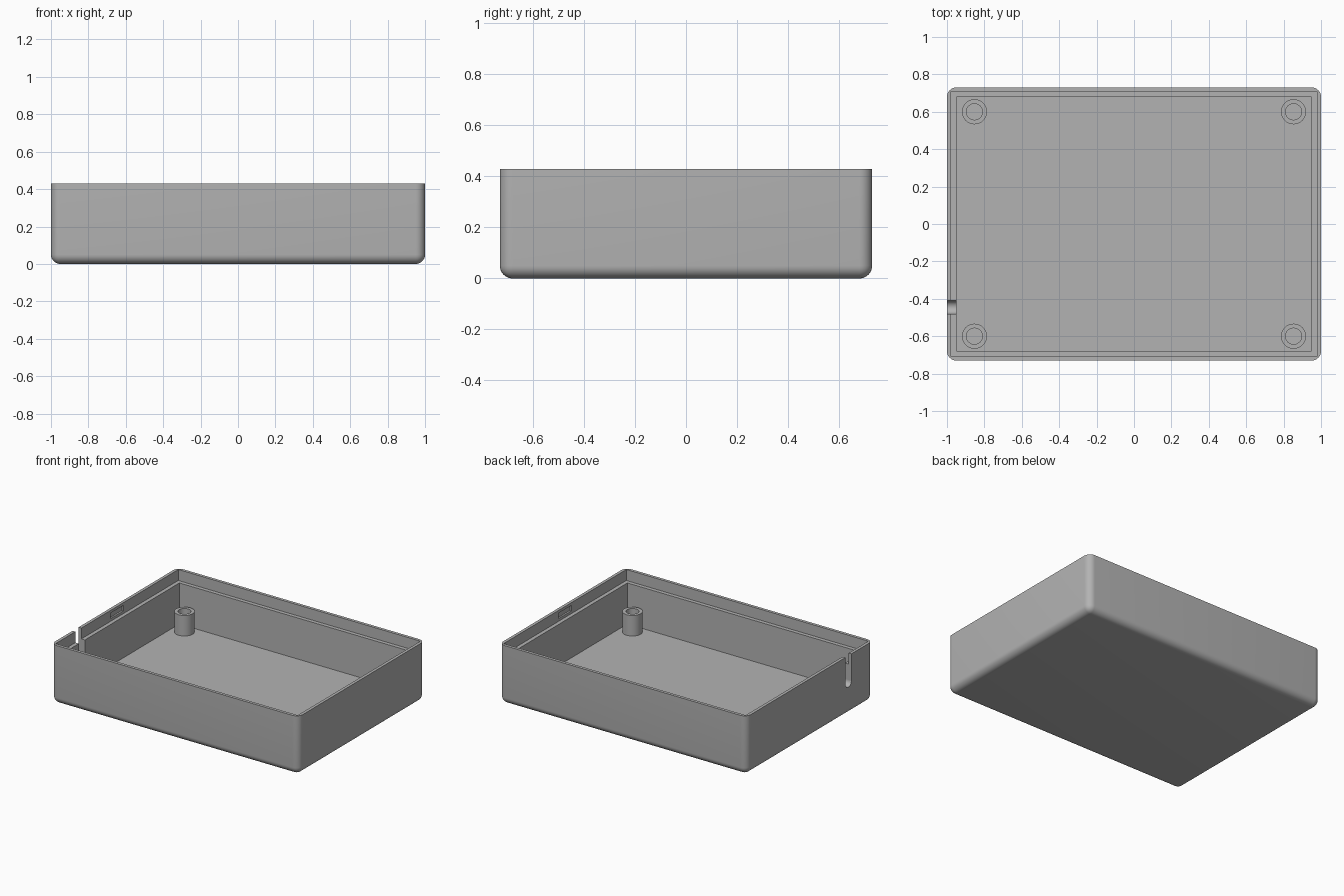
import bpy, bmesh, math

if "Cube" in bpy.data.objects:
    bpy.data.objects.remove(bpy.data.objects["Cube"])

W, D, H = 1.0, 0.73, 0.43      # half width, half depth, height
WALL, LIP, LEDGE_Z = 0.05, 0.022, 0.35
FLOOR, POST_TOP, R = 0.05, 0.20, 0.05

grey = bpy.data.materials.new("warm_grey")
grey.diffuse_color = (0.45, 0.45, 0.45, 1)
grey.use_nodes = True
grey.node_tree.nodes["Principled BSDF"].inputs["Base Color"].default_value = grey.diffuse_color


def box(name, x0, x1, y0, y1, z0, z1):
    bpy.ops.mesh.primitive_cube_add(
        size=1, location=((x0 + x1) / 2, (y0 + y1) / 2, (z0 + z1) / 2))
    ob = bpy.context.object
    ob.name = name
    ob.scale = (x1 - x0, y1 - y0, z1 - z0)
    bpy.ops.object.transform_apply(location=True, rotation=True, scale=True)
    return ob


def cylinder(name, r, loc, depth, rot=(0, 0, 0)):
    bpy.ops.mesh.primitive_cylinder_add(
        vertices=40, radius=r, depth=depth, location=loc, rotation=rot)
    ob = bpy.context.object
    ob.name = name
    return ob


def cut(target, cutter):
    mod = target.modifiers.new("cut", 'BOOLEAN')
    mod.operation, mod.solver, mod.object = 'DIFFERENCE', 'EXACT', cutter
    bpy.context.view_layer.objects.active = target
    bpy.ops.object.modifier_apply(modifier=mod.name)
    bpy.data.objects.remove(cutter, do_unlink=True)


def finish(ob):
    ob.data.materials.clear()
    ob.data.materials.append(grey)
    bpy.ops.object.select_all(action='DESELECT')
    ob.select_set(True)
    bpy.context.view_layer.objects.active = ob
    bpy.ops.object.shade_smooth_by_angle(angle=math.radians(30))


# Tray body: rounded everywhere except the open rim
tray = box("tray", -W, W, -D, D, 0, H)
bm = bmesh.new()
bm.from_mesh(tray.data)
edges = [e for e in bm.edges if min(v.co.z for v in e.verts) < 0.01]
bmesh.ops.bevel(bm, geom=edges, offset=R, segments=8, profile=0.5, affect='EDGES')
bm.to_mesh(tray.data)
bm.free()

# Cavity and the wider step that leaves a thin lip
cut(tray, box("cavity", -W + WALL, W - WALL, -D + WALL, D - WALL, FLOOR, 1))
cut(tray, box("lip_step", -W + LIP, W - LIP, -D + LIP, D - LIP, LEDGE_Z, 1))

# Round-bottomed cable slot in the left wall
SY, SR, SZ = -0.445, 0.035, 0.235
cut(tray, box("slot", -1.1, -0.9, SY - SR, SY + SR, SZ, 1))
cut(tray, cylinder("slot_end", SR, (-1.0, SY, SZ), 0.2, (0, math.pi / 2, 0)))

# Snap recesses inside the lip of both side walls
for s in (-1, 1):
    a, b = sorted((s * (W - LIP - 0.01), s * (W - LIP + 0.012)))
    cut(tray, box("snap_recess", a, b, -0.075, 0.075, 0.37, 0.41))
finish(tray)

# Hollow screw posts
for sx in (-1, 1):
    for sy in (-1, 1):
        x, y = sx * 0.853, sy * 0.6
        post = cylinder("screw_post", 0.067, (x, y, (FLOOR + POST_TOP) / 2 - 0.005),
                        POST_TOP - FLOOR + 0.01)
        cut(post, cylinder("screw_hole", 0.043, (x, y, FLOOR + 0.25), 0.5))
        finish(post)
